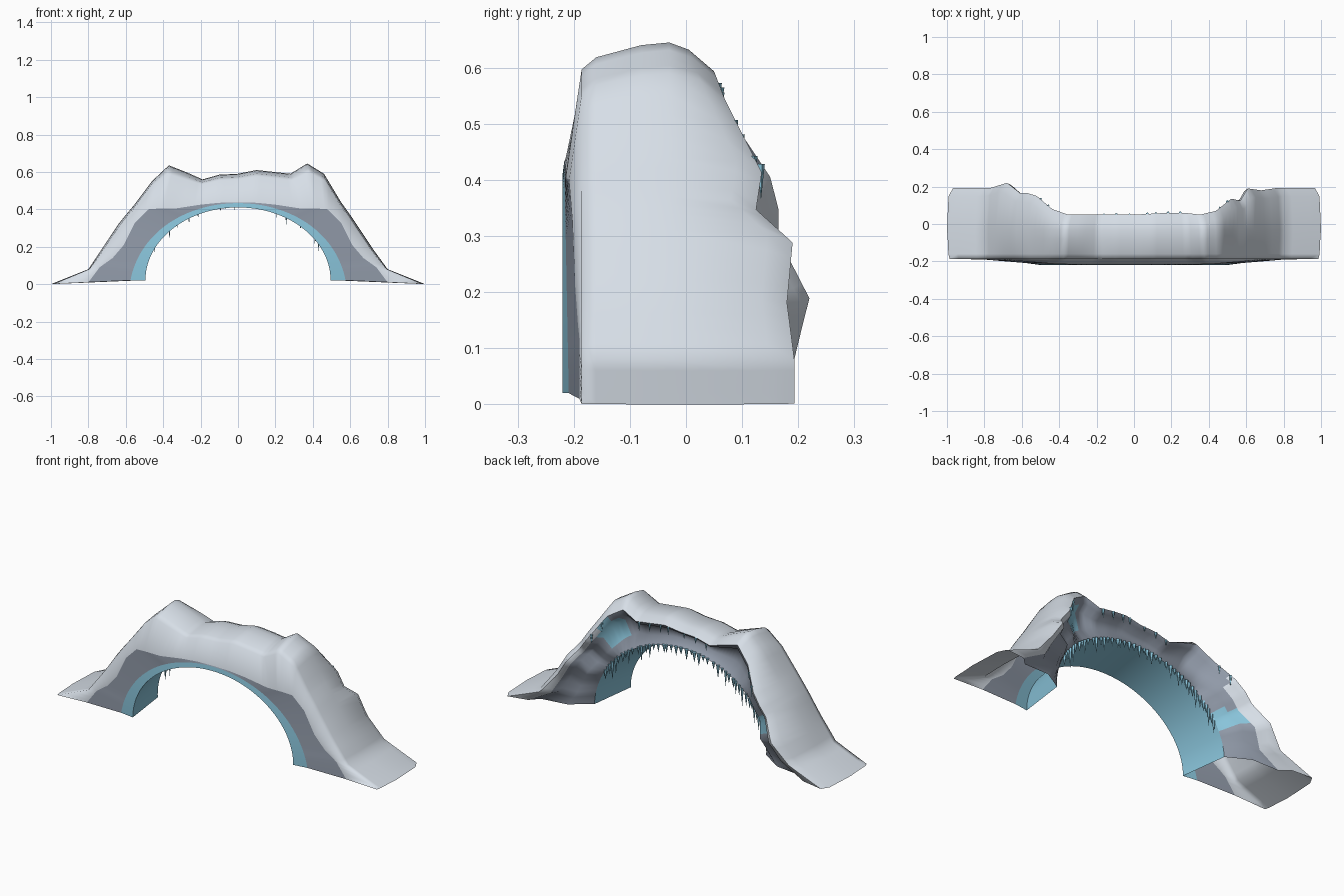
import bpy, bmesh, math, random
from mathutils import Vector, Matrix

random.seed(4)
if "Cube" in bpy.data.objects:
    bpy.data.objects.remove(bpy.data.objects["Cube"], do_unlink=True)


def material(name, rgb):
    m = bpy.data.materials.new(name)
    m.use_nodes = True
    m.diffuse_color = (*rgb, 1)
    m.node_tree.nodes["Principled BSDF"].inputs["Base Color"].default_value = (*rgb, 1)
    return m


SNOW = material("snow", (0.72, 0.78, 0.85))
ROCK = material("frozen_rock", (0.28, 0.32, 0.39))
ICE = material("blue_ice", (0.25, 0.55, 0.70))


def finish(name, bm, mats, angle=50):
    mesh = bpy.data.meshes.new(name)
    bm.to_mesh(mesh)
    bm.free()
    for m in mats:
        mesh.materials.append(m)
    ob = bpy.data.objects.new(name, mesh)
    bpy.context.collection.objects.link(ob)
    bpy.ops.object.select_all(action="DESELECT")
    ob.select_set(True)
    bpy.context.view_layer.objects.active = ob
    bpy.ops.object.shade_smooth_by_angle(angle=math.radians(angle))


# Half of the arch from toe to crown:
# x, height on each side, rock edge x and z, back depth on each side
HALF = [
    (1.00, 0.00, 0.00, 0.80, 0.01, 0.193, 0.193),
    (0.80, 0.08, 0.08, 0.74, 0.09, 0.193, 0.193),
    (0.72, 0.20, 0.19, 0.67, 0.14, 0.22, 0.18),
    (0.64, 0.32, 0.31, 0.61, 0.21, 0.165, 0.19),
    (0.60, 0.37, 0.37, 0.58, 0.27, 0.165, 0.125),
    (0.55, 0.43, 0.44, 0.55, 0.33, 0.15, 0.135),
    (0.46, 0.55, 0.59, 0.48, 0.40, 0.08, 0.07),
    (0.37, 0.635, 0.645, 0.41, 0.405, 0.05, 0.05),
    (0.28, 0.60, 0.59, 0.33, 0.405, 0.05, 0.06),
    (0.19, 0.56, 0.60, 0.20, 0.425, 0.05, 0.06),
    (0.10, 0.585, 0.61, 0.10, 0.435, 0.05, 0.055),
    (0.00, 0.59, 0.59, 0.00, 0.437, 0.05, 0.05),
]
stations = [(-x, zl, -rx, rz, yl) for x, zl, zr, rx, rz, yl, yr in HALF]
stations += [(x, zr, rx, rz, yr) for x, zl, zr, rx, rz, yl, yr in HALF[-2::-1]]
STEPS = 4
COUNT = (len(stations) - 1) * STEPS + 1


def ellipse(u, a, b, y):
    t = math.pi * u
    return Vector((-a * math.cos(t), y, 0.02 + b * math.sin(t)))


def blend(p, q, f, y):
    v = p.lerp(q, f)
    v.y = y
    return v


def section(k):
    """One slice of the arch, running from inner front over the top to inner back."""
    i = min(k // STEPS, len(stations) - 2)
    f = k / STEPS - i
    x, z, rx, rz, yb = [a + (b - a) * f for a, b in zip(stations[i], stations[i + 1])]
    u = k / (COUNT - 1)
    rise = math.sin(math.pi * u)
    crest, edge = Vector((x, 0, z)), Vector((rx, 0, rz))
    back = ellipse(u, 0.53, 0.437, 0.05 - 0.03 * rise)
    # Rock leans back towards the toes, and the toes stay nearly square
    rock_y = -0.215 + 0.025 * min(1, max(0, (abs(rx) - 0.4) / 0.3))
    soft = min(1, 0.35 + 3 * z)
    return [
        ellipse(u, 0.495, 0.39, -0.22),
        ellipse(u, 0.55 + 0.025 * (1 - rise) ** 3, 0.413, -0.209 - 0.008 * rise),
        blend(edge, crest, 0, rock_y),
        blend(crest, edge, 0.20 * soft, -0.186),
        blend(crest, edge, 0.11 * soft, -0.16),
        blend(crest, edge, 0.02, -0.08),
        blend(crest, edge, 0, -0.03),
        blend(crest, back, 0.05 * soft, yb - 0.045),
        blend(crest, back, 0.20 * soft, yb),
        blend(crest, back, 0.32, yb - 0.015),
        blend(crest, back, 0.42, yb - 0.06),
        blend(crest, back, 0.75, yb - 0.07),
        back,
    ]


sections = [section(k) for k in range(COUNT)]
LIP, BACK = 8, 12


def strip(name, rows, mats, rule=None, angle=50):
    bm = bmesh.new()
    grid = [[bm.verts.new(s[r]) for s in sections] for r in rows]
    for j, (a, b) in enumerate(zip(grid, grid[1:])):
        for k in range(COUNT - 1):
            face = bm.faces.new((a[k], a[k + 1], b[k + 1], b[k]))
            if rule:
                face.material_index = rule(j, face.calc_center_median())
    finish(name, bm, mats, angle)


# Frozen pools on the back of the shoulders: x, z and half sizes
POOLS = [(0.42, 0.46, 0.07, 0.07), (-0.53, 0.22, 0.07, 0.045)]


def back_colour(row, c):
    """Snow wraps under the lip on the legs; pools are ice; the rest is rock."""
    if c.x < -0.5 and row < 2 or c.x > 0.48 and row < 1:
        return 2
    return int(any(math.hypot((c.x - x) / w, (c.z - z) / h) < 1 for x, z, w, h in POOLS))


# The arch is a hollow shell, open under both feet
strip("ice_front_rim", [0, 1], [ICE])
strip("rock_front", [1, 2], [ROCK])
strip("snow_cover", range(2, LIP + 1), [SNOW], angle=85)
strip("rock_back", range(LIP, BACK + 1), [ROCK, ICE, SNOW], back_colour, 70)
strip("ice_tunnel", [BACK, 0], [ICE])


def icicles(name, points, radius, short, long):
    bm = bmesh.new()
    for p in points:
        # Longer ones hang beside the legs, shorter ones at the crown
        size = random.uniform(short, long) * (0.65 + abs(p.x))
        place = Matrix.Translation(p + Vector((0, 0, 0.005 - size / 2)))
        bmesh.ops.create_cone(bm, cap_ends=True, segments=5, depth=size,
                              radius1=0, radius2=radius * random.uniform(0.8, 1.2),
                              matrix=place)
    finish(name, bm, [ICE], 20)


# Icicles along the rear edge of the tunnel
ROW = 42
tunnel_points = []
for n in range(ROW):
    k = (0.15 + 0.7 * (n + random.uniform(-0.3, 0.3)) / (ROW - 1)) * (COUNT - 1)
    i = int(k)
    tunnel_points.append(sections[i][BACK].lerp(sections[i + 1][BACK], k - i))
icicles("tunnel_icicles", tunnel_points, 0.010, 0.035, 0.10)

# A few small icicles along the snow lip
lip = [s[LIP] for s in sections]
lip_points = []
for x in (-0.5, -0.45, -0.17, -0.1, -0.02, 0.07, 0.11, 0.18, 0.24, 0.45, 0.5):
    nearest = min(lip, key=lambda p: abs(p.x - x))
    lip_points.append(nearest + Vector((0, 0.001, -0.008)))
icicles("snow_lip_icicles", lip_points, 0.007, 0.04, 0.06)
